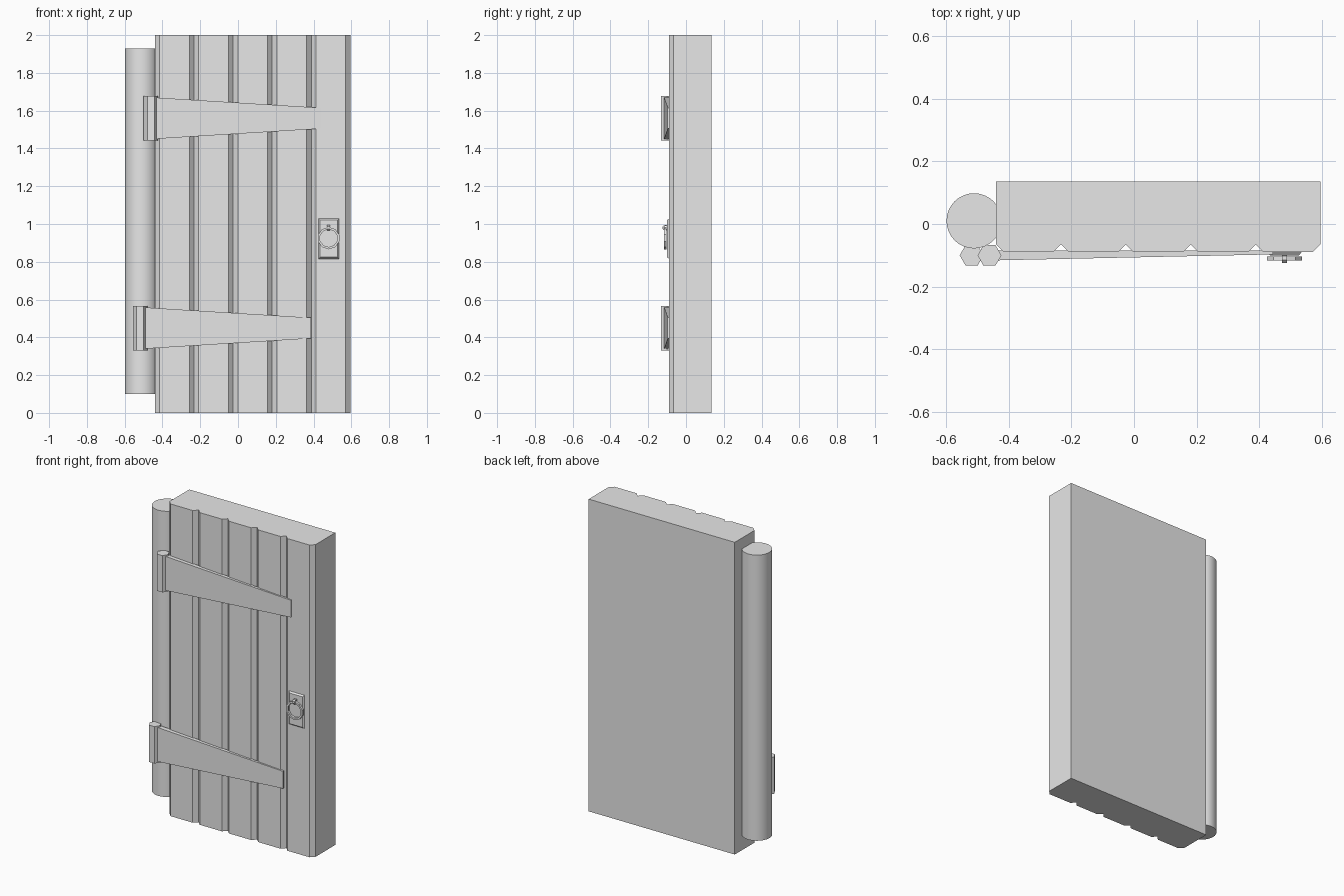
import bpy, bmesh, math

cube = bpy.data.objects.get("Cube")
if cube:
    bpy.data.objects.remove(cube, do_unlink=True)

grey = bpy.data.materials.new("plain_grey")
grey.use_nodes = True
grey.diffuse_color = (0.8, 0.8, 0.8, 1)
grey.node_tree.nodes["Principled BSDF"].inputs["Base Color"].default_value = (0.8, 0.8, 0.8, 1)


def add_object(name, bm):
    bmesh.ops.recalc_face_normals(bm, faces=bm.faces)
    mesh = bpy.data.meshes.new(name)
    bm.to_mesh(mesh)
    bm.free()
    mesh.materials.append(grey)
    obj = bpy.data.objects.new(name, mesh)
    bpy.context.collection.objects.link(obj)
    return obj


def loft(name, lower, upper):
    """Close two matching outlines into a solid."""
    bm = bmesh.new()
    a = [bm.verts.new(p) for p in lower]
    b = [bm.verts.new(p) for p in upper]
    bm.faces.new(a)
    bm.faces.new(b)
    n = len(a)
    for i in range(n):
        j = (i + 1) % n
        bm.faces.new((a[i], a[j], b[j], b[i]))
    return add_object(name, bm)


def column(name, outline, z0, z1):
    return loft(name, [(x, y, z0) for x, y in outline], [(x, y, z1) for x, y in outline])


def circle(cx, cy, r, n):
    return [(cx + r * math.cos(math.tau * i / n), cy + r * math.sin(math.tau * i / n))
            for i in range(n)]


def ring(name, centre, radius, half_width, half_depth, sides, axis):
    """Ring of rectangular stock, facing along the given axis."""
    bm = bmesh.new()
    section = [(-half_width, -half_depth), (half_width, -half_depth),
               (half_width, half_depth), (-half_width, half_depth)]
    loops = []
    for i in range(sides):
        t = math.tau * (i + 0.5) / sides
        loop = []
        for dr, d in section:
            u, w = (radius + dr) * math.cos(t), (radius + dr) * math.sin(t)
            off = (u, d, w) if axis == "y" else (d, u, w)
            loop.append(bm.verts.new([c + o for c, o in zip(centre, off)]))
        loops.append(loop)
    for i in range(sides):
        a, b = loops[i], loops[(i + 1) % sides]
        for k in range(4):
            m = (k + 1) % 4
            bm.faces.new((a[k], a[m], b[m], b[k]))
    return add_object(name, bm)


# Door slab: chamfered front corners and V grooves between the planks
LEFT, RIGHT, FRONT, BACK, CUT = -0.44, 0.595, -0.09, 0.135, 0.025
outline = [(LEFT, BACK), (LEFT, FRONT + CUT), (LEFT + CUT, FRONT)]
for i in range(1, 5):
    gx = LEFT + (RIGHT - LEFT) * i / 5
    outline += [(gx - CUT, FRONT), (gx, FRONT + CUT), (gx + CUT, FRONT)]
outline += [(RIGHT - CUT, FRONT), (RIGHT, FRONT + CUT), (RIGHT, BACK)]
column("door_planks", outline, 0, 2)

# Round pivot post
post = column("pivot_post", circle(-0.51, 0.01, 0.088, 32), 0.1, 1.93)
bpy.context.view_layer.objects.active = post
post.select_set(True)
bpy.ops.object.shade_smooth_by_angle(angle=math.radians(40))
post.select_set(False)

# Strap hinges: hexagonal barrel and tapering strap
for label, bx, z in (("upper", -0.461, 1.56), ("lower", -0.518, 0.449)):
    column(label + "_hinge_barrel", circle(bx, -0.1, 0.038, 6), z - 0.118, z + 0.118)
    x0, x1 = bx + 0.015, bx + 0.904
    wide = [(x0, y, z + s * 0.11) for y, s in ((-0.116, -1), (-0.116, 1), (-0.085, 1), (-0.085, -1))]
    thin = [(x1, y, z + s * 0.055) for y, s in ((-0.097, -1), (-0.097, 1), (-0.085, 1), (-0.085, -1))]
    loft(label + "_hinge_strap", wide, thin)

# Handle back plate with sloped rim
HX, HZ = 0.48, 0.922


def rect(w, h, y):
    return [(HX + sx * w, y, HZ + sz * h) for sx, sz in ((-1, -1), (1, -1), (1, 1), (-1, 1))]


loft("handle_plate", rect(0.056, 0.108, -0.088), rect(0.046, 0.098, -0.1))

# Pull ring and the staple holding it
ring("handle_ring", (HX, -0.11, 0.925), 0.053, 0.006, 0.007, 10, "y")
ring("ring_staple", (HX, -0.108, 0.98), 0.013, 0.004, 0.008, 8, "x")
